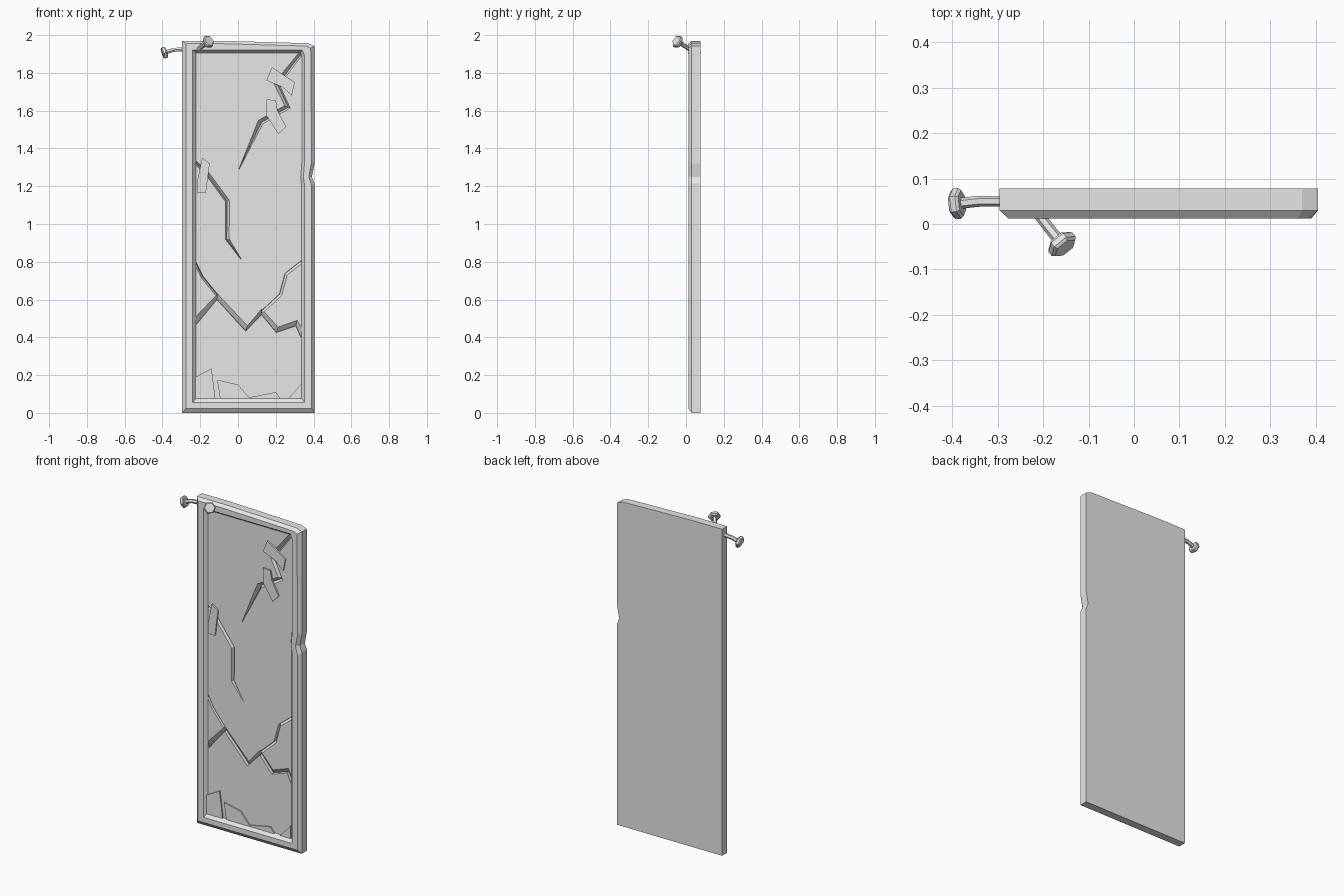
import bpy, bmesh
from mathutils import Vector

cube = bpy.data.objects.get("Cube")
if cube:
    bpy.data.objects.remove(cube, do_unlink=True)

grey = bpy.data.materials.new("plain grey")
grey.use_nodes = True
grey.diffuse_color = (0.8, 0.8, 0.8, 1)
grey.node_tree.nodes["Principled BSDF"].inputs["Base Color"].default_value = (0.8, 0.8, 0.8, 1)


def loft(name, rings):
    """Closed solid skinned through rings that have equal point counts."""
    bm = bmesh.new()
    loops = [[bm.verts.new(p) for p in ring] for ring in rings]
    for a, b in zip(loops, loops[1:]):
        n = len(a)
        for i in range(n):
            j = (i + 1) % n
            bm.faces.new((a[i], a[j], b[j], b[i]))
    bm.faces.new(loops[0])
    bm.faces.new(loops[-1])
    bmesh.ops.recalc_face_normals(bm, faces=bm.faces)
    mesh = bpy.data.meshes.new(name)
    bm.to_mesh(mesh)
    bm.free()
    mesh.materials.append(grey)
    obj = bpy.data.objects.new(name, mesh)
    bpy.context.collection.objects.link(obj)
    return obj


def at_depth(outline, y):
    return [(x, y, z) for x, z in outline]


def plate(name, outline, front, back):
    return loft(name, [at_depth(outline, front), at_depth(outline, back)])


# Frame: worn outer edge, chamfer, flat front and sloped inner lip
outer = [(-.296, 0), (.405, 0), (.405, 1.215), (.391, 1.25), (.405, 1.32),
         (.405, 1.942), (.37, 1.957), (-.1, 1.97), (-.296, 1.97)]
chamfer = [(-.276, .024), (.39, .024), (.39, 1.2), (.375, 1.25), (.39, 1.33),
           (.385, 1.93), (.36, 1.942), (-.1, 1.955), (-.276, 1.955)]
lip = [(-.24, .055), (.353, .055), (.353, 1.2), (.346, 1.25), (.353, 1.33),
       (.353, 1.89), (.34, 1.92), (-.1, 1.92), (-.24, 1.92)]
inner = [(-.222, .077), (.336, .077), (.336, 1.2), (.332, 1.25), (.338, 1.33),
         (.338, 1.88), (.33, 1.905), (-.1, 1.905), (-.222, 1.905)]
loft("frame", [at_depth(outer, .078), at_depth(outer, .03), at_depth(chamfer, .012),
               at_depth(lip, .012), at_depth(inner, .032), at_depth(inner, .06)])

# Glass panel
GLASS = .031
glass = plate("glass_panel", inner, GLASS, .059)


def cut_crack(path, widths, lean):
    """Cut a V groove; lean moves its bottom to one side of the path."""
    pts = [Vector((x, 0, z)) for x, z in path]
    rings = []
    for i, (p, w) in enumerate(zip(pts, widths)):
        d = (pts[min(i + 1, len(pts) - 1)] - pts[max(i - 1, 0)]).normalized()
        side = Vector((-d.z, 0, d.x)) * w / 2
        rings.append([p + side + Vector((0, GLASS, 0)),
                      p + side + Vector((0, .02, 0)),
                      p - side + Vector((0, .02, 0)),
                      p - side + Vector((0, GLASS, 0)),
                      p + side * lean + Vector((0, .05, 0))])
    cutter = loft("crack_cutter", rings)
    cutter.hide_render = True
    mod = glass.modifiers.new("crack", 'BOOLEAN')
    mod.operation = 'DIFFERENCE'
    mod.solver = 'EXACT'
    mod.object = cutter
    bpy.context.view_layer.objects.active = glass
    bpy.ops.object.modifier_apply(modifier=mod.name)
    bpy.data.objects.remove(cutter, do_unlink=True)


# Cracks: upper right, left, jagged lower, and its two side branches
cut_crack([(.34, 1.912), (.205, 1.74), (.262, 1.62), (.12, 1.54), (.005, 1.29)],
          [.02, .032, .032, .03, .002], .3)
cut_crack([(-.23, 1.33), (-.165, 1.27), (-.055, 1.12), (-.057, .92), (.015, .815)],
          [.016, .02, .022, .02, .002], -.3)
cut_crack([(-.23, .48), (-.11, .615), (.045, .447), (.125, .535), (.207, .44),
           (.31, .475), (.345, .41)], [.03] * 7, -.9)
cut_crack([(-.235, .81), (-.19, .72), (-.113, .625)], [.012] * 3, .5)
cut_crack([(.128, .535), (.225, .625), (.255, .735), (.345, .805)], [.014] * 4, .8)

# Tape strips over the cracks
tapes = [
    [(.18, 1.83), (.3, 1.75), (.285, 1.68), (.235, 1.725), (.15, 1.76)],
    [(.15, 1.66), (.2, 1.655), (.21, 1.6), (.255, 1.515), (.215, 1.475), (.15, 1.575)],
    [(-.19, 1.35), (-.15, 1.32), (-.17, 1.165), (-.215, 1.165), (-.215, 1.23)],
]
for i, outline in enumerate(tapes):
    plate(f"tape_strip_{i + 1}", outline, .022, GLASS + .001)

# Fallen shards resting along the bottom of the frame
shards = [
    [(-.225, .19), (-.14, .235), (-.12, .075), (-.225, .075)],
    [(-.11, .175), (0, .15), (.065, .075), (-.095, .075)],
    [(.06, .082), (.2, .11), (.225, .075), (.065, .075)],
    [(.265, .075), (.336, .155), (.336, .075)],
]
for i, outline in enumerate(shards):
    plate(f"shard_{i + 1}", outline, .023, GLASS + .001)


def ring(centre, axis, radius):
    """Six sided ring square to an axis."""
    turn = Vector(axis).to_track_quat('Z', 'Y')
    spoke = [(1, 0), (.5, .866), (-.5, .866), (-1, 0), (-.5, -.866), (.5, -.866)]
    return [Vector(centre) + turn @ Vector((x * radius, y * radius, 0)) for x, y in spoke]


def nail(name, path):
    """Bent shaft with a thick six sided head at the end of the path."""
    pts = [Vector(p) for p in path]
    rings = []
    for i, p in enumerate(pts):
        axis = (pts[min(i + 1, len(pts) - 1)] - pts[max(i - 1, 0)]).normalized()
        rings.append(ring(p, axis, .012))
    for step, radius in ((0, .029), (.006, .034), (.018, .034), (.024, .028)):
        rings.append(ring(pts[-1] + axis * step, axis, radius))
    loft(name, rings)


nail("side_nail", [(-.28, .05, 1.925), (-.34, .05, 1.922), (-.378, .046, 1.91)])
nail("front_nail", [(-.22, .035, 1.915), (-.19, -.005, 1.942), (-.165, -.036, 1.96)])
